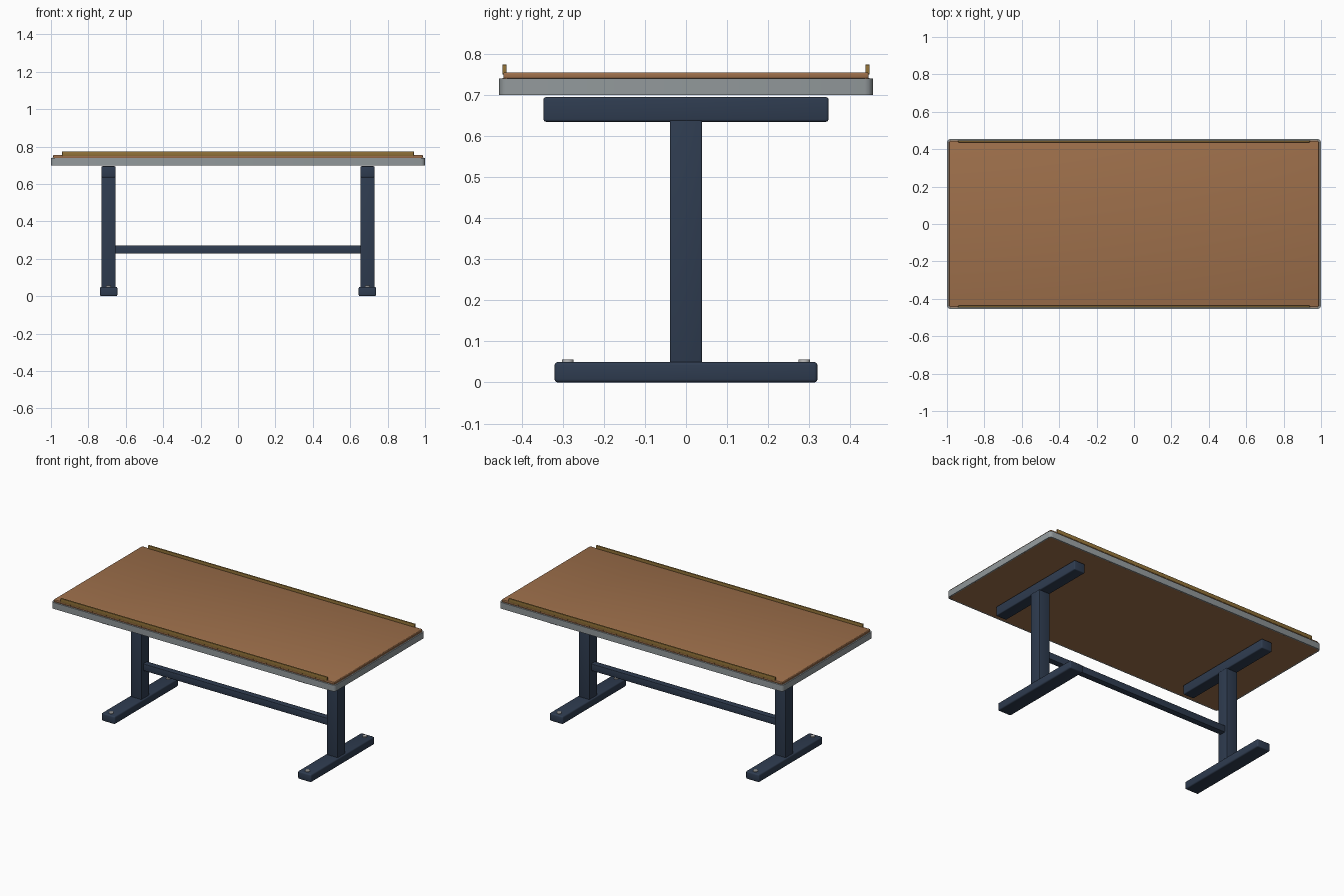
import bpy
import bmesh
from math import radians

if "Cube" in bpy.data.objects:
    bpy.data.objects.remove(bpy.data.objects["Cube"])


def material(name, rgb):
    m = bpy.data.materials.new(name)
    m.use_nodes = True
    m.diffuse_color = (*rgb, 1)
    m.node_tree.nodes["Principled BSDF"].inputs["Base Color"].default_value = (*rgb, 1)
    return m


wood = material("warm wood", (0.34, 0.16, 0.07))
steel = material("grey edge band", (0.29, 0.32, 0.33))
navy = material("navy painted steel", (0.028, 0.045, 0.08))
brass = material("brass", (0.29, 0.17, 0.04))
zinc = material("light zinc", (0.5, 0.5, 0.5))


def finish(name, bm, mat):
    mesh = bpy.data.meshes.new(name)
    bm.to_mesh(mesh)
    bm.free()
    mesh.materials.append(mat)
    ob = bpy.data.objects.new(name, mesh)
    bpy.context.collection.objects.link(ob)
    bpy.ops.object.select_all(action="DESELECT")
    ob.select_set(True)
    bpy.context.view_layer.objects.active = ob
    bpy.ops.object.shade_smooth_by_angle(angle=radians(35))
    return ob


def box(name, lo, hi, mat, bevel=0.0, corner=0.0):
    """Box from lo to hi; corner rounds upright edges, bevel rounds all edges."""
    bm = bmesh.new()
    bmesh.ops.create_cube(bm, size=1)
    for v in bm.verts:
        v.co = [(a + b) / 2 + c * (b - a) for a, b, c in zip(lo, hi, v.co)]
    edges, width = bm.edges[:], bevel
    if corner:
        width = corner
        edges = [e for e in edges if abs(e.verts[0].co.z - e.verts[1].co.z) > 0.001]
    if width:
        bmesh.ops.bevel(bm, geom=edges, offset=width, segments=3,
                        profile=0.5, affect="EDGES")
    return finish(name, bm, mat)


# Tabletop: edge band wrapped round a wooden core, with a wooden surface on top
band = box("edge_band", (-1, -0.455, 0.70), (1, 0.455, 0.74), steel, corner=0.02)
bm = bmesh.new()
bm.from_mesh(band.data)
caps = [f for f in bm.faces if abs(f.normal.z) > 0.9]
bmesh.ops.inset_region(bm, faces=caps, thickness=0.008)
bmesh.ops.delete(bm, geom=caps, context="FACES")
bm.to_mesh(band.data)
bm.free()
box("wood_core", (-0.992, -0.447, 0.70), (0.992, 0.447, 0.742), wood, corner=0.014)
box("wood_surface", (-0.988, -0.445, 0.74), (0.988, 0.445, 0.755), wood, bevel=0.004)

# Low rails along the two long edges
for side, y in (("front", -0.442), ("back", 0.442)):
    box(side + "_rail", (-0.94, y - 0.005, 0.75), (0.94, y + 0.005, 0.774), brass, 0.001)

# Pedestal legs, each with a foot, a post, a top beam and two bolts
for side, x in (("left", 0.692), ("right", -0.692)):
    box(side + "_foot", (x - 0.047, -0.32, 0), (x + 0.047, 0.32, 0.05), navy, 0.008)
    box(side + "_post", (x - 0.038, -0.039, 0.045), (x + 0.038, 0.039, 0.64), navy, 0.004)
    box(side + "_beam", (x - 0.038, -0.347, 0.635), (x + 0.038, 0.347, 0.695), navy, 0.006)
    for end, y in (("front", -0.288), ("back", 0.288)):
        bm = bmesh.new()
        bmesh.ops.create_cone(bm, cap_ends=True, segments=16, radius1=0.014,
                              radius2=0.014, depth=0.01)
        bmesh.ops.translate(bm, verts=bm.verts, vec=(x, y, 0.051))
        finish(f"{side}_{end}_bolt", bm, zinc)

# Stretcher joining the posts
box("stretcher", (-0.66, -0.02, 0.227), (0.66, 0.02, 0.271), navy, 0.003)
